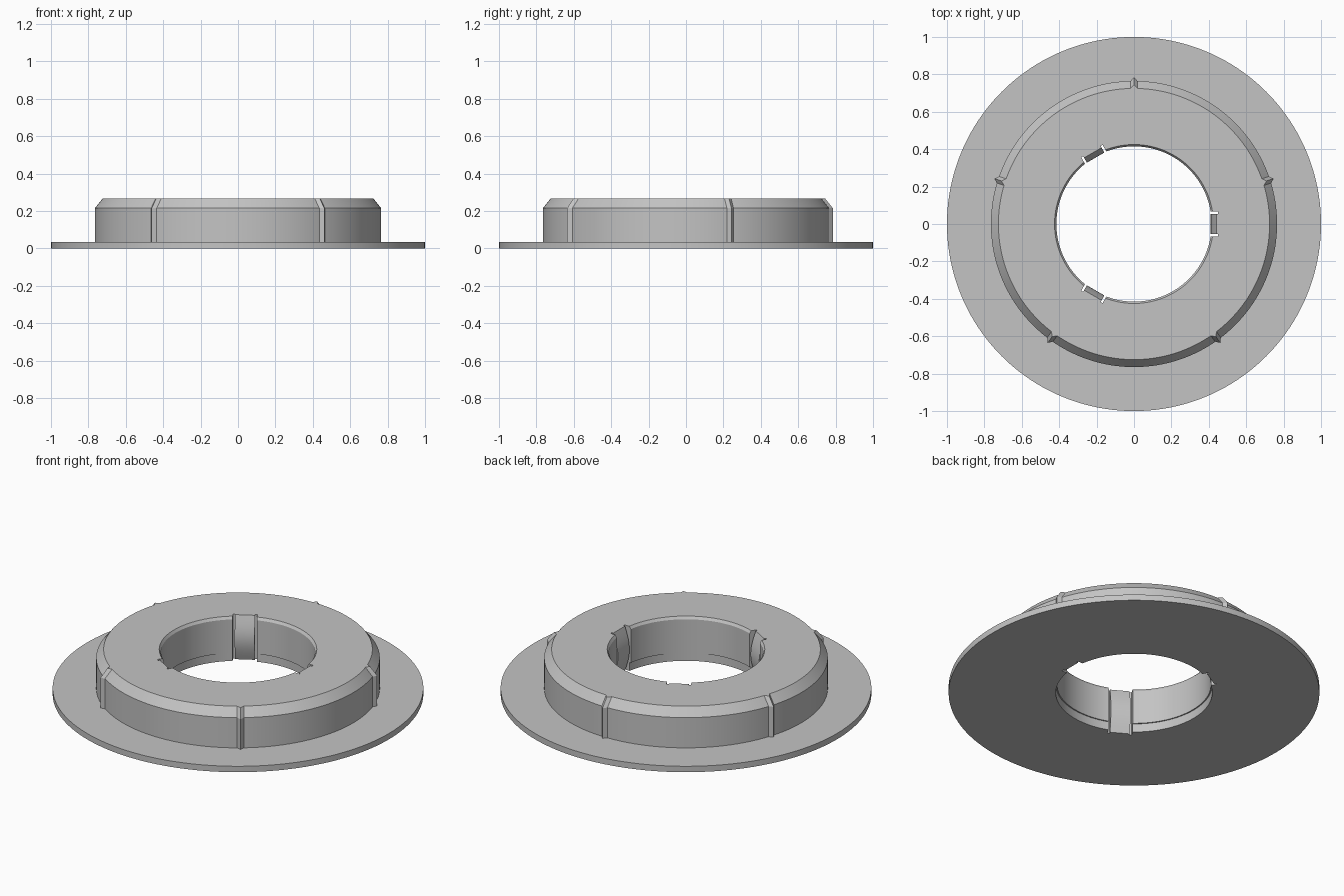
import bpy, bmesh, math
from mathutils import Matrix

cube = bpy.data.objects.get("Cube")
if cube:
    bpy.data.objects.remove(cube, do_unlink=True)

grey = bpy.data.materials.new("plain grey")
grey.use_nodes = True
colour = (0.55, 0.55, 0.55, 1)
grey.diffuse_color = colour
grey.node_tree.nodes["Principled BSDF"].inputs["Base Color"].default_value = colour

HEIGHT, FLANGE, SHOULDER = 0.265, 0.035, 0.215


def finish(name, bm, angle=0):
    bmesh.ops.recalc_face_normals(bm, faces=bm.faces)
    mesh = bpy.data.meshes.new(name)
    bm.to_mesh(mesh)
    bm.free()
    mesh.materials.append(grey)
    obj = bpy.data.objects.new(name, mesh)
    bpy.context.collection.objects.link(obj)
    obj.rotation_euler.z = math.radians(angle)
    return obj


def select(obj):
    bpy.ops.object.select_all(action="DESELECT")
    obj.select_set(True)
    bpy.context.view_layer.objects.active = obj


def smooth(obj, angle):
    select(obj)
    bpy.ops.object.shade_smooth_by_angle(angle=math.radians(angle))


def lathe(name, profile, steps=160):
    """Turn a closed (radius, height) profile about z."""
    bm = bmesh.new()
    rings = []
    for i in range(steps):
        a = math.tau * i / steps
        rings.append([bm.verts.new((r * math.cos(a), r * math.sin(a), z)) for r, z in profile])
    for i in range(steps):
        here, there = rings[i], rings[(i + 1) % steps]
        for j in range(len(profile)):
            k = (j + 1) % len(profile)
            bm.faces.new((here[j], there[j], there[k], here[k]))
    return finish(name, bm)


def loft(name, sections, angle):
    """Bridge matching point loops and cap both ends."""
    bm = bmesh.new()
    loops = [[bm.verts.new(p) for p in s] for s in sections]
    n = len(loops[0])
    for a, b in zip(loops, loops[1:]):
        for j in range(n):
            k = (j + 1) % n
            bm.faces.new((a[j], a[k], b[k], b[j]))
    bm.faces.new(loops[0])
    bm.faces.new(loops[-1])
    return finish(name, bm, angle)


# Flanged collar with chamfered rim and stepped bore
collar = lathe("collar", [
    (0.422, 0), (1, 0), (1, FLANGE), (0.765, FLANGE), (0.765, SHOULDER),
    (0.725, HEIGHT), (0.425, HEIGHT), (0.415, HEIGHT - 0.015),
    (0.415, 0.05), (0.422, 0.05)])

# Three pockets in the bore, each holding a bowed spring tab between two slots
for i, angle in enumerate((0, 120, 240)):
    bm = bmesh.new()
    bmesh.ops.create_cube(bm, size=1, matrix=Matrix.Translation((0.4, 0, 0.13))
                          @ Matrix.Diagonal((0.1, 0.132, 0.6, 1)))
    cutter = finish("pocket_cutter", bm, angle)
    cutter.hide_render = True
    select(collar)
    cut = collar.modifiers.new("pocket", "BOOLEAN")
    cut.operation, cut.solver, cut.object = "DIFFERENCE", "EXACT", cutter
    bpy.ops.object.modifier_apply(modifier=cut.name)
    bpy.data.objects.remove(cutter, do_unlink=True)

    steps = 12
    face = [(0.44 - 0.03 * math.sin(math.pi * t / steps), HEIGHT * t / steps)
            for t in range(steps + 1)]
    profile = [(0.47, 0)] + face + [(0.47, HEIGHT)]
    tab = loft(f"spring_tab_{i + 1}",
               [[(r, y, z) for r, z in profile] for y in (-0.054, 0.054)], angle)
    smooth(tab, 25)
smooth(collar, 25)

# Five pointed ribs around the hub, following its chamfer
for i in range(5):
    sections = []
    for inset, z in ((0, 0.02), (0, SHOULDER), (0.04, HEIGHT)):
        sections.append([(r - inset, y, z) for r, y in
                         ((0.7, -0.02), (0.763, -0.02), (0.785, 0),
                          (0.763, 0.02), (0.7, 0.02))])
    loft(f"hub_rib_{i + 1}", sections, 90 + 72 * i)
